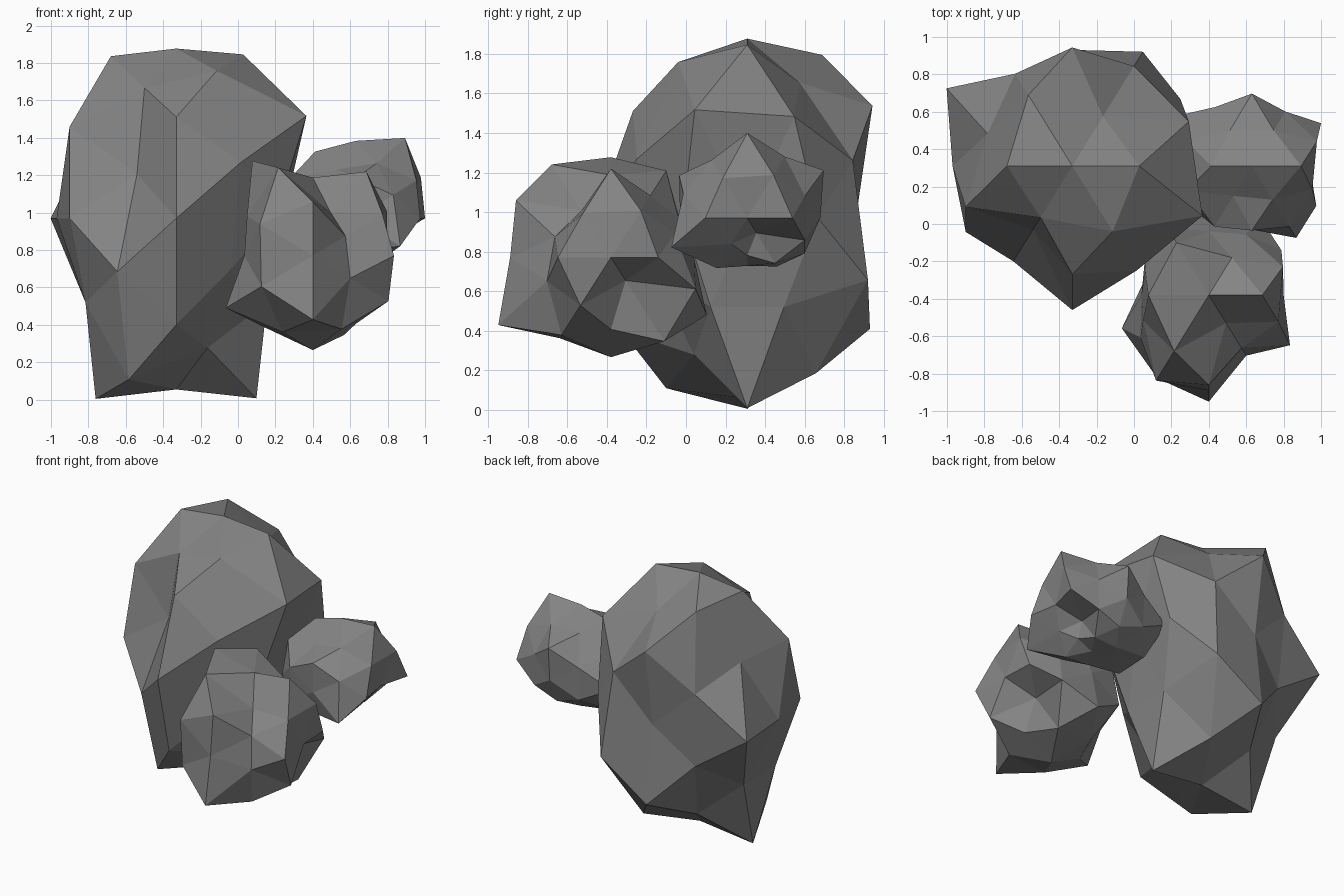
import bpy, bmesh
from mathutils import Vector

if "Cube" in bpy.data.objects:
    bpy.data.objects.remove(bpy.data.objects["Cube"])

S = (-1, 1)
# Directions of a once-subdivided icosahedron: 12 corners, then 30 edge midpoints
corners = ([(.526 * a, 0, .851 * b) for a in S for b in S]
           + [(0, .851 * a, .526 * b) for a in S for b in S]
           + [(.851 * a, .526 * b, 0) for a in S for b in S])
mids = [(-1, 0, 0), (1, 0, 0), (0, -1, 0), (0, 1, 0), (0, 0, -1), (0, 0, 1)]
for p, q, r in ((.309, .5, .809), (.5, .809, .309), (.809, .309, .5)):
    mids += [(p * a, q * b, r * c) for a in S for b in S for c in S]
DIRS = [Vector(d).normalized() for d in corners + mids]

stone = bpy.data.materials.new("dark_stone")
stone.diffuse_color = (.23, .23, .23, 1)
stone.use_nodes = True
stone.node_tree.nodes["Principled BSDF"].inputs["Base Color"].default_value = stone.diffuse_color


def rock(name, centre, radii, height):
    """Faceted boulder: radii in hundredths, height maps radius to vertical radius."""
    bm = bmesh.new()
    verts = [bm.verts.new(d) for d in DIRS]
    bmesh.ops.convex_hull(bm, input=verts)
    bmesh.ops.recalc_face_normals(bm, faces=bm.faces)
    for i, (v, d) in enumerate(zip(verts, DIRS)):
        r = radii[i] / 100
        v.co = (d.x * r, d.y * r, d.z * height(r, i < 12))
    me = bpy.data.meshes.new(name)
    bm.to_mesh(me)
    bm.free()
    me.materials.append(stone)
    ob = bpy.data.objects.new(name, me)
    ob.location = centre
    bpy.context.collection.objects.link(ob)


# Tall main boulder
rock("large_rock", (-.33, .31, .97),
     [82, 66.5, 81.5, 68, 75, 68, 73, 74.5, 67, 79, 62, 68,
      64, 57, 77, 55, 62, 61,
      82, 55, 57, 76, 54, 70, 69.5, 53,
      63, 42, 56, 61, 58, 69, 75.5, 66,
      60, 70.5, 60, 56, 60, 86, 60, 77],
     lambda r, corner: .45 + .75 * r + (.07 if corner else 0))

# Medium boulder in front
rock("medium_rock", (.40, -.38, .77),
     [47, 61.5, 44, 54.5, 67, 56.5, 57, 40, 43, 40, 51, 45.6,
      36, 40, 51, 42, 52, 43,
      52, 60, 48, 56, 50, 30, 54, 40,
      55, 56.5, 50, 45, 40, 35, 53, 40,
      57.5, 43.5, 40, 42, 50, 46, 24, 49],
     lambda r, corner: .97 * r)

# Small boulder at the side
rock("small_rock", (.63, .31, .97),
     [28, 41.5, 22, 50, 34, 40.5, 34, 45.5, 40, 50, 40.5, 43.5,
      38, 31, 34, 37, 24, 41,
      30, 32, 30, 38, 31, 36, 28, 38,
      38, 40, 38, 39, 47.5, 40, 36, 36,
      44, 43, 43, 43, 26, 40, 15, 43],
     lambda r, corner: 1.01 * r)
